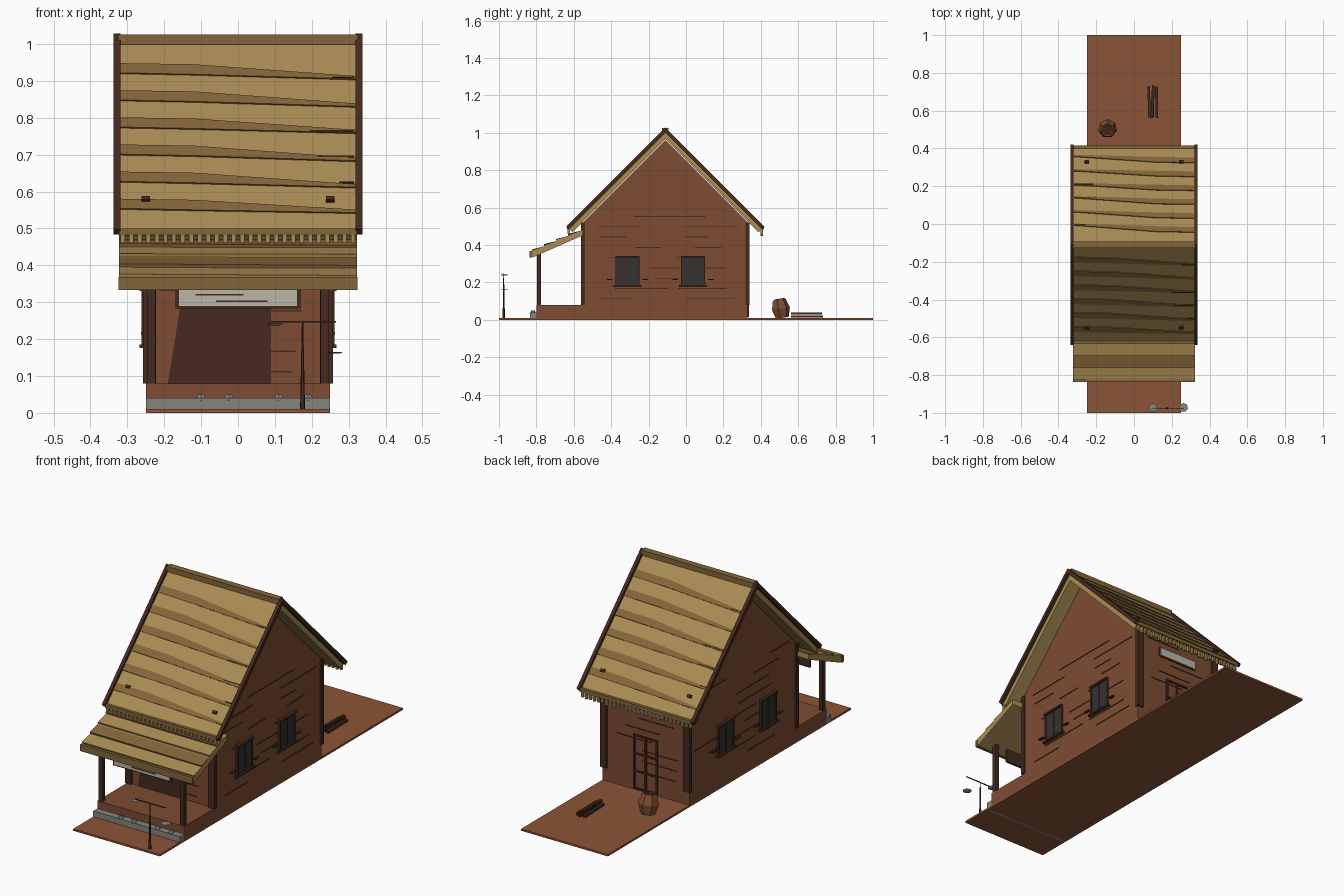
import bpy, bmesh, math, random
from mathutils import Vector, Matrix

if "Cube" in bpy.data.objects:
    bpy.data.objects.remove(bpy.data.objects["Cube"])

random.seed(4)


def mat(name, hexa):
    m = bpy.data.materials.new(name)
    c = [int(hexa[i:i + 2], 16) / 255 for i in (0, 2, 4)]
    m.diffuse_color = [((v + .055) / 1.055) ** 2.4 for v in c] + [1]
    m.use_nodes = True
    m.node_tree.nodes["Principled BSDF"].inputs["Base Color"].default_value = m.diffuse_color
    return m


WALL, DARK = mat("wall_wood", "7d4c32"), mat("dark_wood", "452a1f")
THATCH, BAND = mat("thatch", "aa8c54"), mat("thatch_dark", "84653a")
EARTH, STONE = mat("earth", "8b5537"), mat("stone", "85857f")
PALE, GLASS = mat("pale_board", "bab6aa"), mat("glass", "333333")


def finish(name, bm, m):
    bmesh.ops.recalc_face_normals(bm, faces=bm.faces)
    me = bpy.data.meshes.new(name)
    bm.to_mesh(me)
    bm.free()
    me.materials.append(m)
    ob = bpy.data.objects.new(name, me)
    bpy.context.collection.objects.link(ob)
    return ob


def solid(name, pts, vec, m):
    """Polygon of 3D points pushed along a vector."""
    bm = bmesh.new()
    a = [Vector(p) for p in pts]
    lo = [bm.verts.new(p) for p in a]
    hi = [bm.verts.new(p + Vector(vec)) for p in a]
    bm.faces.new(lo)
    bm.faces.new(hi)
    n = len(a)
    for i in range(n):
        bm.faces.new((lo[i], lo[(i + 1) % n], hi[(i + 1) % n], hi[i]))
    return finish(name, bm, m)


def box(name, x0, x1, y0, y1, z0, z1, m):
    return solid(name, [(x0, y0, z0), (x1, y0, z0), (x1, y1, z0), (x0, y1, z0)],
                 (0, 0, z1 - z0), m)


def prism(name, yz, x0, x1, m):
    return solid(name, [(x0, y, z) for y, z in yz], (x1 - x0, 0, 0), m)


def cone(name, loc, r1, r2, h, seg, m, rot=None):
    bm = bmesh.new()
    bmesh.ops.create_cone(bm, cap_ends=True, segments=seg, radius1=r1, radius2=r2, depth=h,
                          matrix=Matrix.Translation(loc) @ (rot or Matrix()))
    return finish(name, bm, m)


# Ground, house body, porch floor, step
RY, RZ = -.11, 1.01
box("ground_plate", -.25, .25, -1, 1, 0, .01, EARTH)
prism("house_body", [(-.55, 0.005), (.33, 0.005), (.33, .52), (RY, .96), (-.55, .52)], -.25, .25, WALL)
box("porch_floor", -.25, .25, -.8, -.55, .005, .08, WALL)
box("front_step", -.25, .25, -.835, -.8, 0, .04, STONE)
for x in (-.1, -.025, .11, .19):
    cone("step_stone", (x, -.818, .042), .018, .009, .016, 6, STONE)

# Corner posts and porch posts
for s in (-1, 1):
    for y in (-.55, .33):
        box("corner_post", s * .24 - .018, s * .24 + .018, y - .012, y + .01, .08, .52, DARK)
    box("porch_post", s * .235 - .011, s * .235 + .011, -.796, -.774, .08, .375, DARK)
box("porch_beam", -.25, .25, -.795, -.775, .355, .375, DARK)

# Board seams on all walls
for i in range(9):
    z = .11 + i * .055
    for s in (-1, 1):
        for k in range(2):
            y0 = random.uniform(-.5, .05)
            y1 = min(.32, y0 + random.uniform(.1, .3))
            box("side_seam", s * .251 - .002, s * .251 + .002, y0, y1, z, z + .004, DARK)
    if z < .5:
        for y in (-.551, .331):
            x0 = random.uniform(-.22, 0)
            box("wall_seam", x0, x0 + .2, y - .002, y + .002, z, z + .004, DARK)

# Side windows
for s in (-1, 1):
    for y in (-.3125, .0375):
        box("window_glass", s * .253 - .004, s * .253 + .004, y - .055, y + .055, .185, .335, GLASS)
        for d in (-.06, 0, .06):
            w = .003 if d == 0 else .005
            box("window_upright", s * .255 - .006, s * .255 + .006, y + d - w, y + d + w, .18, .34, DARK)
        for z, w in ((.18, .075), (.335, .065)):
            box("window_rail", s * .258 - .009, s * .258 + .009, y - w, y + w, z - .004, z + .006, DARK)
        for d in (-.095, .095):
            box("window_peg", s * .255 - .008, s * .255 + .008, y + d - .015, y + d + .015, .213, .219, DARK)

# Front doorway panel and porch signboard
solid("doorway", [(-.19, -.551, .08), (.09, -.551, .08), (.09, -.551, .33), (-.15, -.551, .33)],
      (0, -.003, 0), DARK)
box("front_signboard", -.16, .16, -.792, -.782, .29, .36, PALE)
box("front_sign_frame", -.17, .17, -.788, -.776, .283, .365, DARK)
for x, z, w in ((-.05, .32, .065), (.01, .303, .07)):
    box("sign_strip", x - w, x + w, -.794, -.792, z - .002, z + .002, DARK)

# Back door and back board
for x in (-.065, 0, .065):
    box("back_door_upright", x - .005, x + .005, .328, .338, .02, .30, DARK)
for z in (.02, .11, .2, .295):
    box("back_door_rail", -.07, .07, .328, .337, z - .004, z + .004, DARK)
box("back_board", -.11, .11, .328, .338, .42, .46, PALE)
box("back_board_frame", -.116, .116, .327, .334, .414, .466, DARK)

# Main roof
E = .52
for s, side in ((-1, "front"), (1, "back")):
    prism(side + "_roof", [(RY, RZ), (RY + s * E, RZ - E), (RY + s * (E - .022), RZ - E - .022),
                           (RY, RZ - .045)], -.322, .322, THATCH)

    def on_roof(x, z):
        return (-s * x, RY + s * (RZ - z), z)
    for k in range(6):          # slanted thatch courses
        z = .945 - k * .0735
        dx = random.uniform(-.004, .004)
        solid(side + "_thatch_course",
              [on_roof(-.318, z), on_roof(-.12, z - .003), on_roof(.318, z - .033 + dx),
               on_roof(.318, z - .041 + dx), on_roof(-.12, z - .03), on_roof(-.318, z - .026)],
              (0, s * .003, .003), BAND)
    for x in (-.25, .25):       # small roof pegs
        solid("roof_peg", [on_roof(x - .011, .57), on_roof(x + .011, .57),
                           on_roof(x + .011, .58), on_roof(x - .011, .58)], (0, s * .008, .008), DARK)
    for z, w in ((.905, .03), (.76, .06), (.69, .05), (.62, .02)):
        solid("straw_line", [on_roof(.315 - 2 * w, z), on_roof(.315, z), on_roof(.315, z + .003),
                             on_roof(.315 - 2 * w, z + .003)], (0, s * .004, .004), DARK)
    for e in (-1, 1):           # dark verge boards
        prism("verge_board", [(RY, RZ + .018), (RY + s * (E + .01), RZ - E + .008),
                              (RY + s * (E - .003), RZ - E - .007), (RY, RZ - .01)],
              e * .328 - .009, e * .328 + .009, DARK)
    ye = RY + s * (E - .004)    # eave trim and hanging straw
    box("eave_trim", -.322, .322, ye - .01, ye + .01, .482, .5, BAND)
    for i in range(28):
        x = -.312 + i * .0231
        box("eave_straw", x - .006, x + .006, ye - .007, ye + .005,
            .46 - random.uniform(0, .012) * (s > 0), .487, THATCH)
box("ridge_cap", -.325, .325, RY - .017, RY + .017, .998, 1.025, BAND)

# Porch roof with overlapping planks
y0, z0, y1, z1 = -.83, .362, -.55, .482
prism("porch_roof", [(y0, z0), (y1, z1), (y1, z1 - .03), (y0 + .012, z0 - .028)], -.322, .322, THATCH)
box("porch_fascia", -.324, .324, y0 - .006, y0 + .008, .333, .368, BAND)
for i in range(4):
    t = .02 + i * .23
    a, b = t, t + .22
    fa = (y0 + a * (y1 - y0), z0 + a * (z1 - z0))
    fb = (y0 + b * (y1 - y0), z0 + b * (z1 - z0))
    tilt = random.uniform(0, .006)
    solid("porch_plank", [(-.322, fa[0], fa[1] + .012), (.322, fa[0], fa[1] + .012 - tilt),
                          (.322, fb[0], fb[1] + .001), (-.322, fb[0], fb[1] + .001)],
          (0, .003, -.009), BAND if i % 2 else THATCH)

# Balance stand in front
cone("stand_post", (.175, -.975, .13), .007, .002, .24, 5, DARK)
solid("stand_beam", [(.09, -.977, .245), (.265, -.977, .245), (.265, -.977, .249), (.09, -.977, .249)],
      (0, .004, 0), DARK)
for x, z in ((.1, .24), (.262, .163)):
    cone("stand_pan", (x, -.972, z), .014, .024, .005, 7, STONE)

# Tilted barrel behind the house
tilt = Matrix.Rotation(math.radians(10), 4, 'X')
for z, r1, r2 in ((.034, .036, .051), (.084, .051, .036)):
    cone("barrel", tilt.to_3x3() @ Vector((0, 0, z - .06)) + Vector((-.14, .505, .06)),
         r1, r2, .05, 7, WALL, tilt)
cone("barrel_lid", (-.14, .498, .108), .03, .028, .008, 7, DARK, tilt)

# Pile of split timber
for x, y, z, a in ((.08, .645, .017, 2), (.1, .65, .017, -1), (.12, .645, .017, 1), (.098, .645, .033, -3)):
    ob = box("timber", -.007, .007, -.083, .083, -.006, .006, DARK)
    ob.location = (x, y, z)
    ob.rotation_euler.z = math.radians(a)
